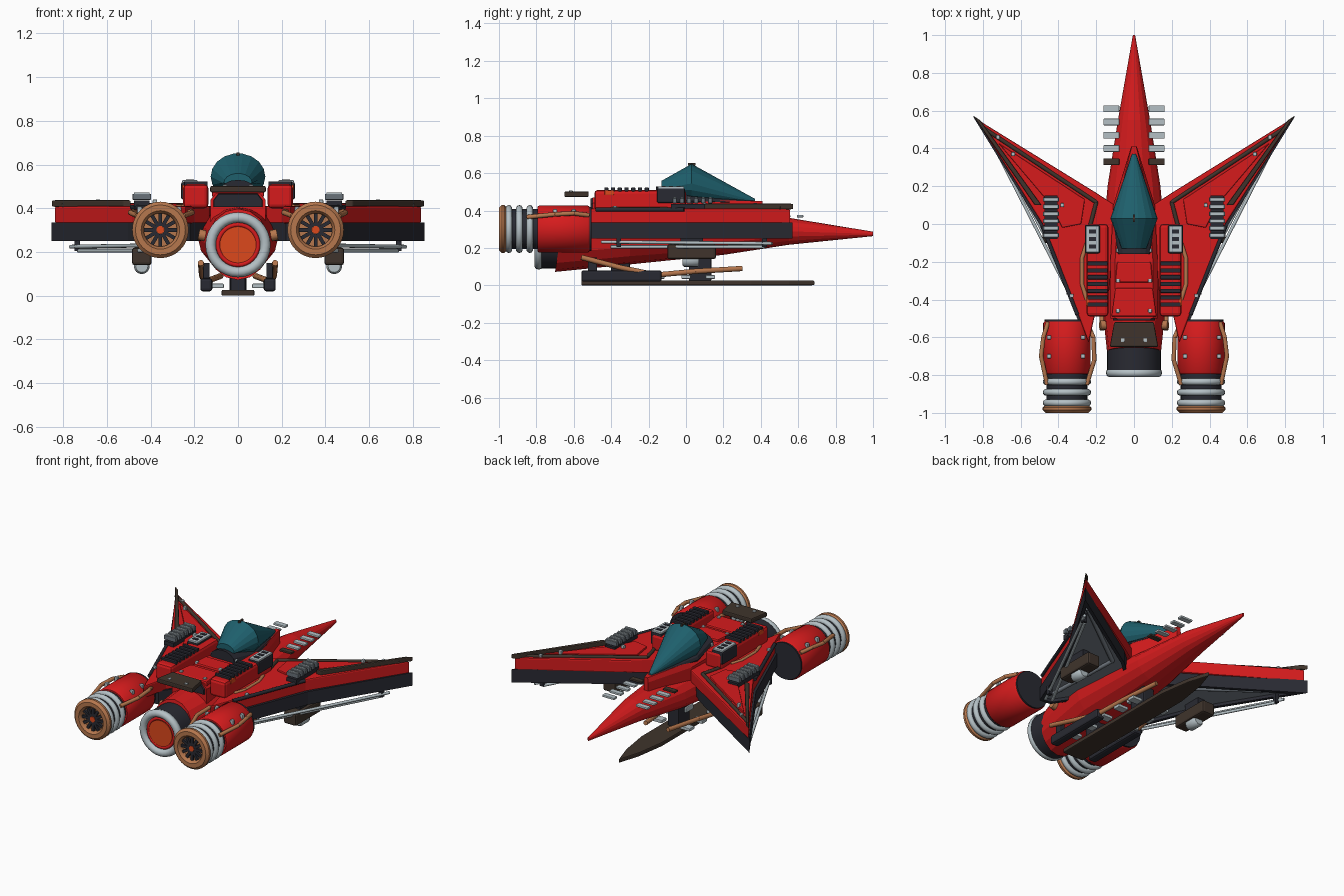
import bpy, bmesh, math
from mathutils import Vector, Matrix

if "Cube" in bpy.data.objects:
    bpy.data.objects.remove(bpy.data.objects["Cube"])


def material(name, r, g, b):
    m = bpy.data.materials.new(name)
    m.use_nodes = True
    m.diffuse_color = (r, g, b, 1)
    m.node_tree.nodes["Principled BSDF"].inputs["Base Color"].default_value = (r, g, b, 1)
    return m


RED = material("red paint", .67, .011, .012)
DARK = material("dark metal", .022, .023, .032)
BROWN = material("dark brown", .05, .034, .025)
BRONZE = material("bronze", .47, .185, .075)
PALE = material("pale metal", .46, .53, .56)
STEEL = material("steel grey", .14, .165, .19)
ASH = material("underside grey", .2, .23, .265)
TEAL = material("teal glass", .013, .115, .15)
ORANGE = material("orange glow", .72, .065, .012)


def finish(name, bm, mats, mirror=False, bevel=0, smooth=False):
    bmesh.ops.recalc_face_normals(bm, faces=bm.faces)
    me = bpy.data.meshes.new(name)
    bm.to_mesh(me)
    bm.free()
    ob = bpy.data.objects.new(name, me)
    bpy.context.collection.objects.link(ob)
    for m in mats if isinstance(mats, list) else [mats]:
        me.materials.append(m)
    if smooth:
        bpy.ops.object.select_all(action="DESELECT")
        ob.select_set(True)
        bpy.context.view_layer.objects.active = ob
        bpy.ops.object.shade_smooth_by_angle(angle=math.radians(40))
    if bevel:
        b = ob.modifiers.new("bevel", "BEVEL")
        b.width, b.segments = bevel, 2
    if mirror:
        ob.modifiers.new("mirror", "MIRROR")
    return ob


def boxes(name, centres, size, mat, mirror=False, bevel=0):
    bm = bmesh.new()
    for c in centres:
        bmesh.ops.create_cube(bm, size=1, matrix=Matrix.Translation(c) @ Matrix.Diagonal((*size, 1)))
    return finish(name, bm, mat, mirror, bevel)


def raise_face(bm, face, dz):
    new = bmesh.ops.extrude_face_region(bm, geom=[face])["geom"]
    bmesh.ops.translate(bm, verts=[v for v in new if isinstance(v, bmesh.types.BMVert)], vec=(0, 0, dz))
    return [f for f in new if isinstance(f, bmesh.types.BMFace)]


def prism(name, outline, z0, z1, mat, mirror=False, bevel=0, recess=0):
    """Upright prism; recess hollows the underside with the second material as its floor."""
    bm = bmesh.new()
    raise_face(bm, bm.faces.new([bm.verts.new((x, y, z0)) for x, y in outline]), z1 - z0)
    bmesh.ops.recalc_face_normals(bm, faces=bm.faces)
    if recess:
        floor = min(bm.faces, key=lambda f: f.calc_center_median().z)
        bmesh.ops.inset_region(bm, faces=[floor], thickness=.02, use_even_offset=True)
        for f in raise_face(bm, floor, recess):
            f.material_index = 1
        if floor.is_valid:
            bm.faces.remove(floor)
    return finish(name, bm, mat, mirror, bevel)


def lathe(name, centre, profile, mat, mirror=False, sides=32):
    """Spin (radius, y) points around a lengthwise axis through centre (x, z)."""
    bm = bmesh.new()
    vs = [bm.verts.new((centre[0] + r, y, centre[1])) for r, y in profile]
    es = [bm.edges.new(p) for p in zip(vs, vs[1:])]
    bmesh.ops.spin(bm, geom=vs + es, cent=(centre[0], 0, centre[1]), axis=(0, 1, 0),
                   angle=math.tau, steps=sides)
    bmesh.ops.remove_doubles(bm, verts=bm.verts, dist=.0005)
    return finish(name, bm, mat, mirror, smooth=True)


def ring(name, centre, y, radius, thick, mat, mirror=False):
    pts = [(radius + thick * math.cos(a * math.tau / 10), y + thick * math.sin(a * math.tau / 10))
           for a in range(11)]
    return lathe(name, centre, pts, mat, mirror)


def loft(name, rings, mat):
    bm = bmesh.new()
    rows = [[bm.verts.new(p) for p in r] for r in rings]
    n = len(rows[0])
    for a, b in zip(rows, rows[1:]):
        for i in range(n):
            bm.faces.new((a[i], a[(i + 1) % n], b[(i + 1) % n], b[i]))
    bm.faces.new(rows[0])
    bm.faces.new(rows[-1])
    return finish(name, bm, mat)


def oval(y, z, rx, rz, n=16, lean=0):
    angles = [math.tau * i / n for i in range(n)]
    return [(rx * math.cos(a), y + lean * math.sin(a), z + rz * math.sin(a)) for a in angles]


def block(y, w, z0, z1):
    return [(-w, y, z0), (w, y, z0), (w, y, z1 - .03), (w * .8, y, z1), (-w * .8, y, z1), (-w, y, z1 - .03)]


def tube(name, points, r, mat):
    bm = bmesh.new()
    pts = [Vector(p) for p in points]
    for a, b in zip(pts, pts[1:]):
        m = Matrix.Translation((a + b) / 2) @ (b - a).to_track_quat("Z", "Y").to_matrix().to_4x4()
        bmesh.ops.create_cone(bm, cap_ends=True, segments=10, radius1=r, radius2=r, depth=(b - a).length, matrix=m)
    for p in pts[1:-1]:
        bmesh.ops.create_icosphere(bm, subdivisions=1, radius=r, matrix=Matrix.Translation(p))
    return finish(name, bm, mat, True, smooth=True)


# Hull: faceted cone, spine fairing and tail nozzle
loft("hull", [oval(1, .275, .006, .012), oval(.55, .289, .085, .072), oval(.2, .268, .14, .105),
              oval(-.3, .262, .183, .15), oval(-.675, .235, .143, .163, lean=.025)], RED)
loft("spine", [block(.41, .015, .3, .45), block(.1, .11, .3, .455), block(-.2, .125, .3, .47),
               block(-.5, .125, .3, .47)], RED)
loft("spine_end_cap", [block(-.49, .115, .405, .468), block(-.51, .11, .405, .465)], DARK)
prism("rear_hatch", [(-.09, -.2), (.09, -.2), (.1, -.31), (-.1, -.31)], .45, .485, RED, bevel=.008)
prism("engine_hatch", [(-.1, -.34), (.1, -.34), (.12, -.49), (-.12, -.49)], .45, .483, RED, bevel=.008)
prism("tail_plate", [(-.105, -.52), (.105, -.52), (.128, -.65), (-.128, -.65)], .473, .502, BROWN, bevel=.006)
boxes("spine_bolts", [(.085, -.14, .475), (.085, -.3, .48), (.085, -.46, .48), (.06, -.615, .497)],
      (.02, .02, .022), PALE, True, .004)
tail = (0, .233)
lathe("tail_nozzle", tail, [(0, -.6), (.142, -.6), (.142, -.79), (.1, -.79), (.1, -.77), (0, -.77)], DARK)
ring("tail_ring", tail, -.788, .125, .024, PALE)
lathe("tail_glow", tail, [(0, -.795), (.083, -.795), (.083, -.77), (0, -.77)], ORANGE)
ring("tail_inner_ring", tail, -.785, .092, .011, RED)

# Cockpit
loft("cockpit_base", [oval(-.16, .475, .085, .055), oval(.03, .45, .112, .045), oval(.36, .442, .022, .014)], DARK)
loft("canopy", [[(x, y, max(z, z0)) for x, y, z in oval(y0, z1, w, h, 18)]
                for y0, z0, z1, w, h in ((-.13, .515, .515, .065, .045), (.03, .468, .545, .125, .106),
                                         (.37, .445, .45, .01, .012))], TEAL)
boxes("canopy_latch", [(0, .03, .648)], (.012, .04, .012), BROWN)

# Wings: red top slab over a dark, hollow-bottomed frame
prism("wing_top", [(.84, .56), (.2, .165), (.1, .1), (.13, -.35), (.2, -.45), (.24, -.63), (.288, -.5), (.485, 0)],
      .33, .41, RED, True, .008)
prism("wing_frame", [(.853, .57), (.2, .15), (.12, .08), (.12, -.35), (.22, -.5), (.297, -.51), (.502, 0)],
      .25, .335, [DARK, ASH], True, 0, .02)
prism("wing_edge_plate", [(.853, .575), (.815, .55), (.49, .1), (.525, .1)], .406, .437, BROWN, True, .005)
tube("wing_panel_trim", [(.8, .51, .413), (.2, .115, .413), (.235, -.02, .413)], .011, BROWN)
tube("wing_rear_trim", [(.485, -.01, .405), (.3, -.48, .405)], .011, DARK)
prism("wing_raised_panel", [(.72, .43), (.26, .13), (.28, 0), (.38, -.02), (.44, .1)], .405, .422, RED, True, .005)
tube("wing_inner_rib", [(.76, .48, .268), (.25, .1, .268), (.27, -.42, .268)], .014, ASH)
tube("under_rail", [(.3, -.45, .232), (.765, .46, .224)], .009, PALE)
tube("under_rail_lower", [(.29, -.4, .206), (.73, .42, .206)], .009, PALE)
boxes("rail_mounts", [(.345, -.36, .235), (.735, .42, .235)], (.025, .025, .06), DARK, True)
boxes("wing_vent_base", [(.44, .035, .42)], (.07, .23, .03), DARK, True)
boxes("wing_vent_fins", [(.44, -.06 + .038 * i, .452) for i in range(6)], (.085, .023, .028), STEEL, True, .004)
boxes("wing_vent_caps", [(.44, -.06 + .038 * i, .469) for i in range(6)], (.07, .012, .008), PALE, True)
boxes("wing_bolts", [(.64, .37, .425), (.38, .1, .425), (.33, -.38, .41), (.72, .46, .412)],
      (.02, .02, .03), PALE, True, .004)

# Weapon pods under the wings
boxes("pod_body", [(.44, .03, .18)], (.09, .26, .08), BROWN, True, .012)
boxes("pod_mount", [(.44, .03, .25)], (.05, .12, .09), DARK, True)
lathe("pod_lens", (.44, .135), [(0, -.02), (.028, -.02), (.036, -.01), (.036, .06), (.028, .07), (0, .07)],
      PALE, True, 16)

# Shoulder blocks beside the spine
boxes("shoulder_block", [(.193, -.245, .455)], (.115, .49, .11), RED, True, .018)
boxes("shoulder_grille", [(.193, -.21 - .036 * i, .512) for i in range(7)], (.108, .022, .022), DARK, True, .004)
boxes("shoulder_glow", [(.24, -.41, .495)], (.03, .05, .025), ORANGE, True, .004)
boxes("shoulder_unit", [(.22, -.08, .48)], (.08, .15, .08), DARK, True, .008)
boxes("shoulder_unit_plate", [(.22, -.08, .522)], (.07, .14, .014), PALE, True, .004)
boxes("shoulder_unit_slots", [(.22, -.08 + d, .528) for d in (-.04, 0, .04)], (.036, .022, .008), DARK, True)
tube("shoulder_pipe", [(.25, -.1, .408), (.275, -.18, .408), (.275, -.32, .408), (.25, -.4, .408)], .011, BRONZE)

# Nose fins
boxes("nose_fins", [(.12, .4 + .07 * i, .37) for i in range(4)], (.085, .035, .014), PALE, True, .004)
boxes("nose_fin_rear", [(.12, .33, .37)], (.085, .035, .014), BROWN, True, .004)

# Side engines
eng = (.355, .301)
lathe("engine_body", eng, [(0, -.515), (.118, -.515), (.126, -.525), (.126, -.785), (.118, -.795), (0, -.795)],
      RED, True)
lathe("engine_front_cap", eng, [(0, -.505), (.118, -.505), (.118, -.52), (0, -.52)], DARK, True)
lathe("engine_core", eng, [(0, -.78), (.108, -.78), (.108, -.97), (.08, -.97), (.08, -.96), (0, -.96)], DARK, True)
for i in range(3):
    ring("engine_ring_%d" % (i + 1), eng, -.835 - .056 * i, .11, .018, PALE, True)
lathe("engine_lip", eng, [(.076, -.96), (.076, -.985), (.088, -1), (.114, -1), (.129, -.985), (.129, -.972),
                          (.115, -.96), (.076, -.96)], BRONZE, True)
lathe("engine_grille_back", eng, [(0, -.965), (.08, -.965), (.08, -.96), (0, -.96)], BRONZE, True)
spokes = bmesh.new()
for i in range(12):
    turn = Matrix.Translation((eng[0], -.975, eng[1])) @ Matrix.Rotation(math.tau * i / 12, 4, "Y")
    bmesh.ops.create_cube(spokes, size=1, matrix=turn @ Matrix.Translation((.048, 0, 0))
                          @ Matrix.Diagonal((.06, .015, .017, 1)))
finish("engine_spokes", spokes, DARK, True)
lathe("engine_hub", eng, [(0, -.985), (.018, -.985), (.018, -.96), (0, -.96)], ORANGE, True, 16)
tube("engine_outer_hose", [(.455, -.52, .375), (.48, -.6, .385), (.492, -.7, .38), (.46, -.85, .365)], .012, BRONZE)
tube("engine_inner_hose", [(.25, -.52, .37), (.215, -.6, .385), (.21, -.72, .38), (.25, -.85, .365)], .012, BRONZE)
boxes("engine_bolts", [(x, y, .392) for x in (.27, .45) for y in (-.6, -.7)], (.022, .022, .03), PALE, True, .004)
tube("engine_strut", [(.13, -.535, .27), (.18, -.535, .28)], .025, BRONZE)

# Landing gear, skid board and belly pipes
prism("skid_board", [(-.075, -.56), (.075, -.56), (.075, .35), (.045, .55), (0, .69), (-.045, .55), (-.075, .35)],
      0, .027, BROWN, bevel=.006)
boxes("skid_strut", [(0, .075, .12)], (.08, .12, .2), DARK, bevel=.008)
boxes("skid_rear_strut", [(0, -.35, .075)], (.07, .1, .12), DARK, bevel=.008)
boxes("belly_tank", [(.145, -.345, .05)], (.055, .43, .06), DARK, True, .012)
boxes("belly_brackets", [(.1, y, .045) for y in (-.42, -.28, -.14, 0, .13)], (.07, .05, .02), PALE, True, .004)
boxes("strut_collar", [(0, .03, .118)], (.1, .08, .035), PALE, bevel=.005)
tube("belly_pipe", [(.17, -.56, .15), (.165, -.35, .095), (.15, -.16, .055), (.12, .05, .075), (.08, .3, .09)],
     .014, BRONZE)
boxes("belly_clamps", [(.145, -.5, .1)], (.03, .05, .1), DARK, True, .005)
